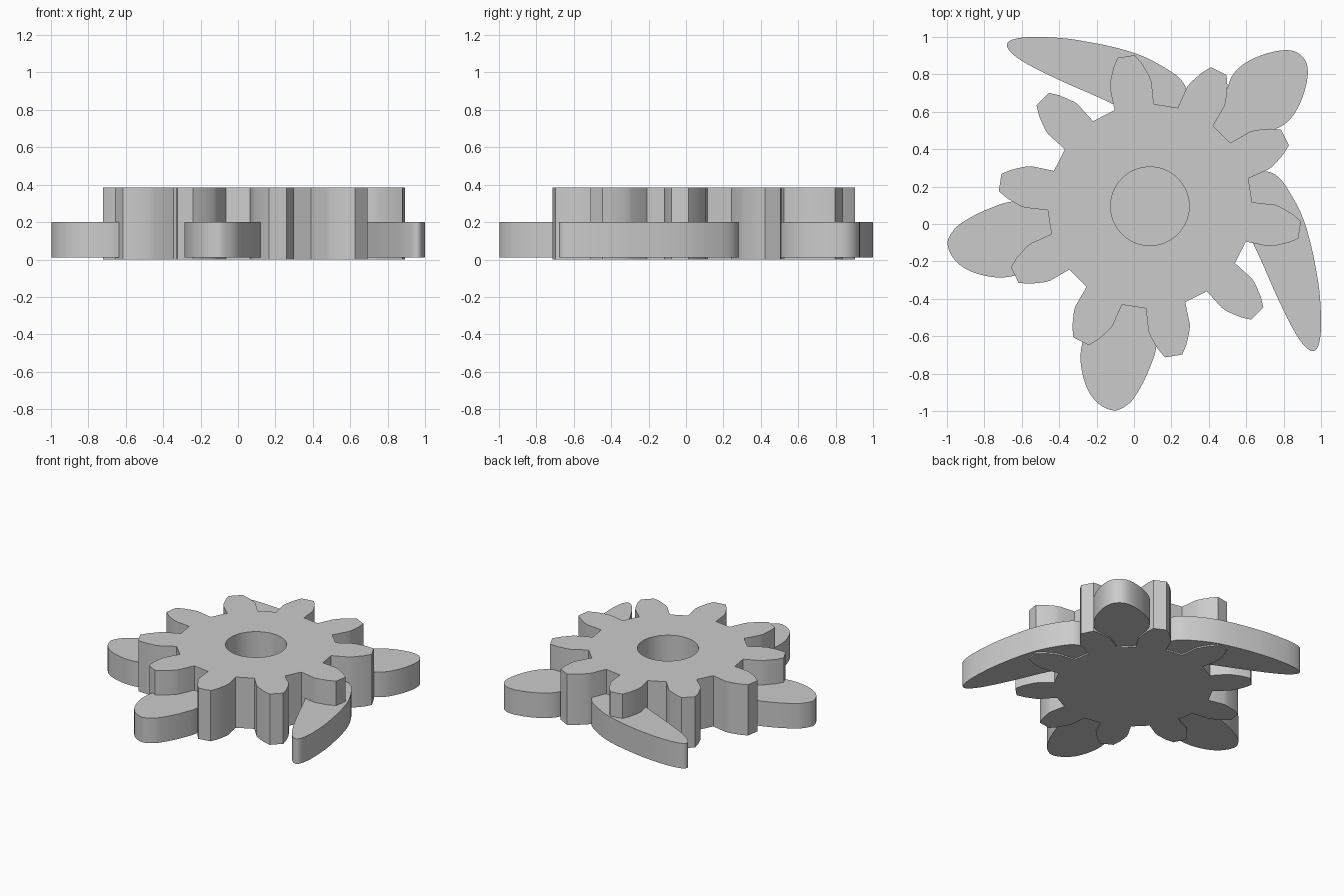
import bpy
import bmesh
from math import radians, cos, sin
from mathutils import Vector

cube = bpy.data.objects.get("Cube")
if cube:
    bpy.data.objects.remove(cube, do_unlink=True)

CENTRE = Vector((0.085, 0.095))
TEETH = 10
GEAR_TOP = 0.385
LEAF_BOTTOM, LEAF_TOP = 0.01, 0.2
BORE_RADIUS, BORE_FLOOR = 0.21, 0.02

grey = bpy.data.materials.new("plain grey")
grey.use_nodes = True
grey.diffuse_color = (0.6, 0.6, 0.6, 1)
grey.node_tree.nodes["Principled BSDF"].inputs["Base Color"].default_value = (0.6, 0.6, 0.6, 1)


def prism(name, outline, bottom, top):
    """Extrude a closed outline upward into a solid."""
    bm = bmesh.new()
    face = bm.faces.new([bm.verts.new((x, y, bottom)) for x, y in outline])
    raised = bmesh.ops.extrude_face_region(bm, geom=[face])["geom"]
    for v in raised:
        if isinstance(v, bmesh.types.BMVert):
            v.co.z = top
    bmesh.ops.recalc_face_normals(bm, faces=bm.faces)
    mesh = bpy.data.meshes.new(name)
    bm.to_mesh(mesh)
    bm.free()
    mesh.materials.append(grey)
    obj = bpy.data.objects.new(name, mesh)
    bpy.context.collection.objects.link(obj)
    return obj


def smooth_outline(points, steps=6):
    """Closed rounded curve through the points."""
    pts = [Vector(p) for p in points]
    n = len(pts)
    result = []
    for i in range(n):
        a, b, c, d = (pts[(i + k) % n] for k in (-1, 0, 1, 2))
        # tangents scaled by chord length keep uneven spacing smooth
        chord = (c - b).length
        m0 = (c - a).normalized() * chord
        m1 = (d - b).normalized() * chord
        for s in range(steps):
            t = s / steps
            result.append(b * (2*t**3 - 3*t**2 + 1) + m0 * (t**3 - 2*t**2 + t)
                          + c * (3*t**2 - 2*t**3) + m1 * (t**3 - t**2))
    return result


def polar(radius, degrees):
    a = radians(degrees)
    return CENTRE + Vector((cos(a), sin(a))) * radius


def shade(obj):
    bpy.ops.object.select_all(action="DESELECT")
    obj.select_set(True)
    bpy.context.view_layer.objects.active = obj
    bpy.ops.object.shade_smooth_by_angle(angle=radians(28))


# Gear wheel: half a tooth as (radius, angle from tooth axis), mirrored and repeated
flank = [(0.547, 11.2), (0.667, 9.7), (0.692, 8.9), (0.715, 7.9), (0.765, 5.8), (0.812, 3.3)]
gear_outline = []
for k in range(TEETH):
    axis = 27 + k * 360 / TEETH
    gear_outline += [polar(r, axis - a) for r, a in flank]
    gear_outline += [polar(r, axis + a) for r, a in reversed(flank)]
gear = prism("gear_wheel", gear_outline, 0, GEAR_TOP)

# Blind round bore cut from the top
cutter = prism("bore_cutter", [polar(BORE_RADIUS, i * 5) for i in range(72)], BORE_FLOOR, 0.6)
cutter.hide_render = True
cut = gear.modifiers.new("bore", "BOOLEAN")
cut.operation = "DIFFERENCE"
cut.solver = "EXACT"
cut.object = cutter
bpy.context.view_layer.update()
evaluated = gear.evaluated_get(bpy.context.evaluated_depsgraph_get())
bored = bpy.data.meshes.new_from_object(evaluated)
gear.modifiers.clear()
gear.data = bored
bpy.data.objects.remove(cutter, do_unlink=True)
shade(gear)

# Leaves lie under the teeth, mirrored across the x = y diagonal
long_leaf = [(-0.09, 0.63), (-0.4, 0.77), (-0.57, 0.855), (-0.655, 0.915), (-0.678, 0.965),
             (-0.62, 0.993), (-0.5, 1.0), (-0.3, 0.983), (0, 0.915), (0.19, 0.82),
             (0.27, 0.745), (0.275, 0.66), (0.2, 0.54), (0.05, 0.54)]
round_leaf = [(0.12, -0.63), (0.08, -0.78), (0, -0.93), (-0.055, -0.98), (-0.11, -0.997),
              (-0.19, -0.96), (-0.25, -0.88), (-0.285, -0.74), (-0.27, -0.62),
              (-0.16, -0.42), (0.06, -0.4)]
half_leaf = [(0.40, 0.45), (0.44, 0.57), (0.49, 0.7), (0.53, 0.8), (0.61, 0.87),
             (0.75, 0.922), (0.86, 0.922)]


def swapped(points):
    return [(y, x) for x, y in reversed(points)]


leaves = {
    "back_leaf": long_leaf,
    "left_leaf": swapped(long_leaf),
    "front_leaf": round_leaf,
    "right_leaf": swapped(round_leaf),
    "corner_leaf": half_leaf + swapped(half_leaf),
}
for name, points in leaves.items():
    shade(prism(name, smooth_outline(points), LEAF_BOTTOM, LEAF_TOP))
